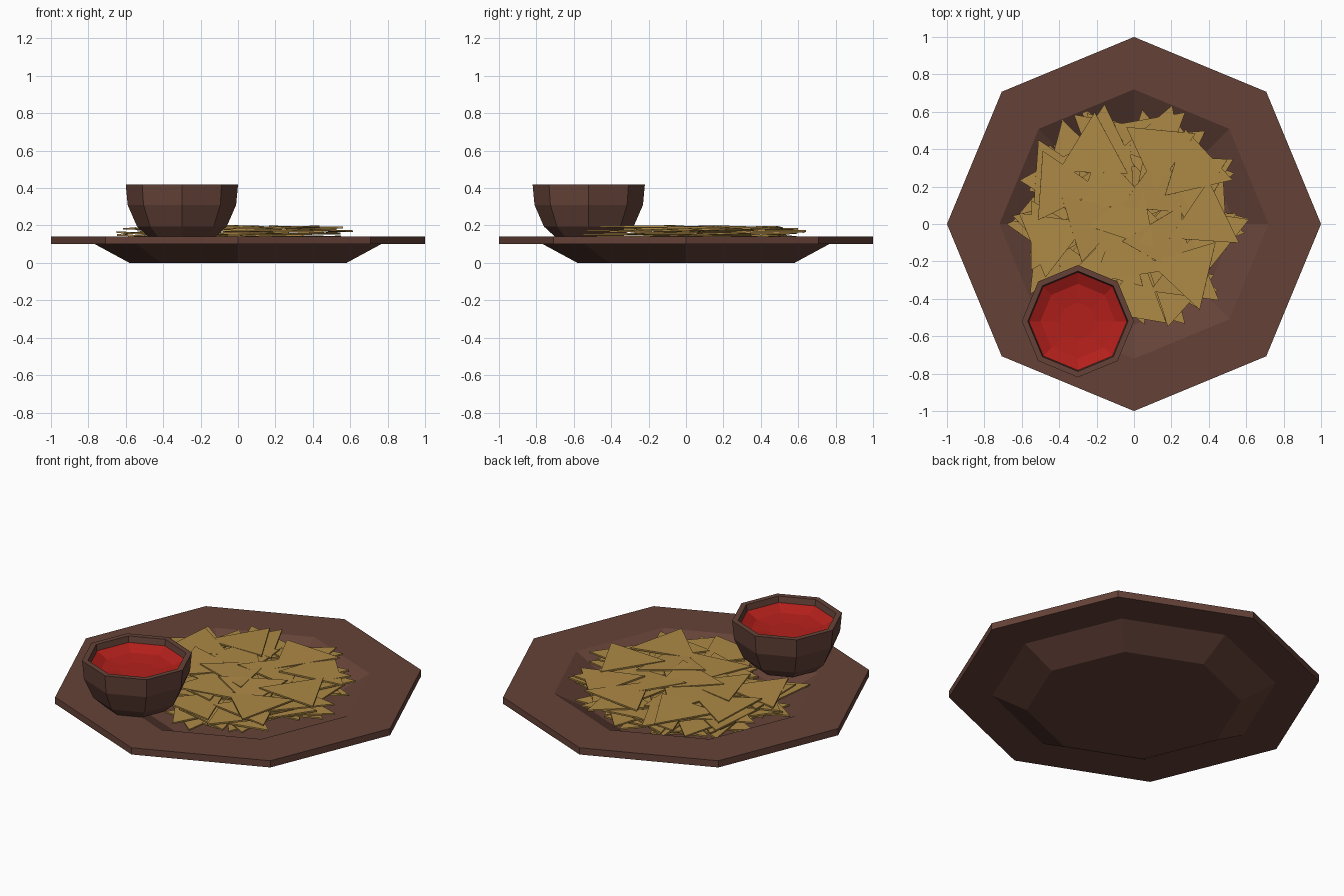
import bpy, bmesh, math, random
from mathutils import Matrix, Vector

if "Cube" in bpy.data.objects:
    bpy.data.objects.remove(bpy.data.objects["Cube"])

random.seed(11)


def material(name, rgb):
    m = bpy.data.materials.new(name)
    m.diffuse_color = (*rgb, 1)
    m.use_nodes = True
    m.node_tree.nodes["Principled BSDF"].inputs["Base Color"].default_value = m.diffuse_color
    return m


WOOD = material("brown_clay", (0.13, 0.055, 0.04))
CORN = material("corn", (0.42, 0.25, 0.06))
RED = material("red_sauce", (0.45, 0.014, 0.011))


def finish(bm, name, mat, loc=(0, 0, 0)):
    bmesh.ops.recalc_face_normals(bm, faces=bm.faces)
    me = bpy.data.meshes.new(name)
    bm.to_mesh(me)
    bm.free()
    me.materials.append(mat)
    ob = bpy.data.objects.new(name, me)
    ob.location = loc
    bpy.context.collection.objects.link(ob)
    return ob


def lathe(name, profile, mat, loc=(0, 0, 0), sides=8):
    """Spin (radius, z) points into an octagonal shell, capped at both ends."""
    bm = bmesh.new()
    rings = [[bm.verts.new((r * math.cos(math.tau * i / sides),
                            r * math.sin(math.tau * i / sides), z))
              for i in range(sides)] for r, z in profile]
    for a, b in zip(rings, rings[1:]):
        for i in range(sides):
            j = (i + 1) % sides
            bm.faces.new((a[i], a[j], b[j], b[i]))
    bm.faces.new(rings[0])
    bm.faces.new(rings[-1])
    return finish(bm, name, mat, loc)


# plate with a wide flat rim and a shallow well
lathe("plate", [(0.58, 0), (0.765, 0.10), (1, 0.10), (1, 0.14),
                (0.72, 0.14), (0.54, 0.04)], WOOD)

# dip bowl resting on the rim, and the sauce inside it
BOWL = Vector((-0.30, -0.52, 0))
lathe("dip_bowl", [(0.18, 0.14), (0.24, 0.195), (0.29, 0.31), (0.30, 0.418),
                   (0.268, 0.418), (0.255, 0.34), (0.20, 0.25), (0.14, 0.20)],
      WOOD, BOWL)
lathe("dip_sauce", [(0.14, 0.21), (0.257, 0.345), (0.262, 0.382),
                    (0.20, 0.35), (0.10, 0.338)], RED, BOWL)

# triangular chips, stacked in rings layer by layer
chips = bmesh.new()


def add_chip(x, y, z, spin, tilt_x, tilt_y):
    mat = (Matrix.Translation((x, y, z)) @ Matrix.Rotation(tilt_y, 4, 'Y')
           @ Matrix.Rotation(tilt_x, 4, 'X') @ Matrix.Rotation(spin, 4, 'Z'))
    bmesh.ops.create_cone(chips, cap_ends=True, segments=3, radius1=0.215,
                          radius2=0.215, depth=0.009, matrix=mat)


LAYERS = 8
for k in range(LAYERS):
    t = k / (LAYERS - 1)
    z = 0.075 + 0.113 * t
    outer = 0.33 + 0.11 * min(1, t * 2) - 0.05 * max(0, t - 0.7)
    for count, radius in ((9, outer), (5, outer * 0.5), (1, 0)):
        start = random.uniform(0, math.tau)
        for i in range(count):
            a = start + math.tau * i / count + random.uniform(-0.15, 0.15)
            r = radius * random.uniform(0.93, 1.05)
            x, y = r * math.cos(a) - 0.03, r * math.sin(a) + 0.03
            if math.hypot(x - BOWL.x, y - BOWL.y) < 0.31:
                continue
            add_chip(x, y, z + random.uniform(-0.006, 0.006),
                     random.uniform(0, math.tau),
                     random.uniform(-0.02, 0.02), random.uniform(-0.06, 0.06))
finish(chips, "corn_chips", CORN)
